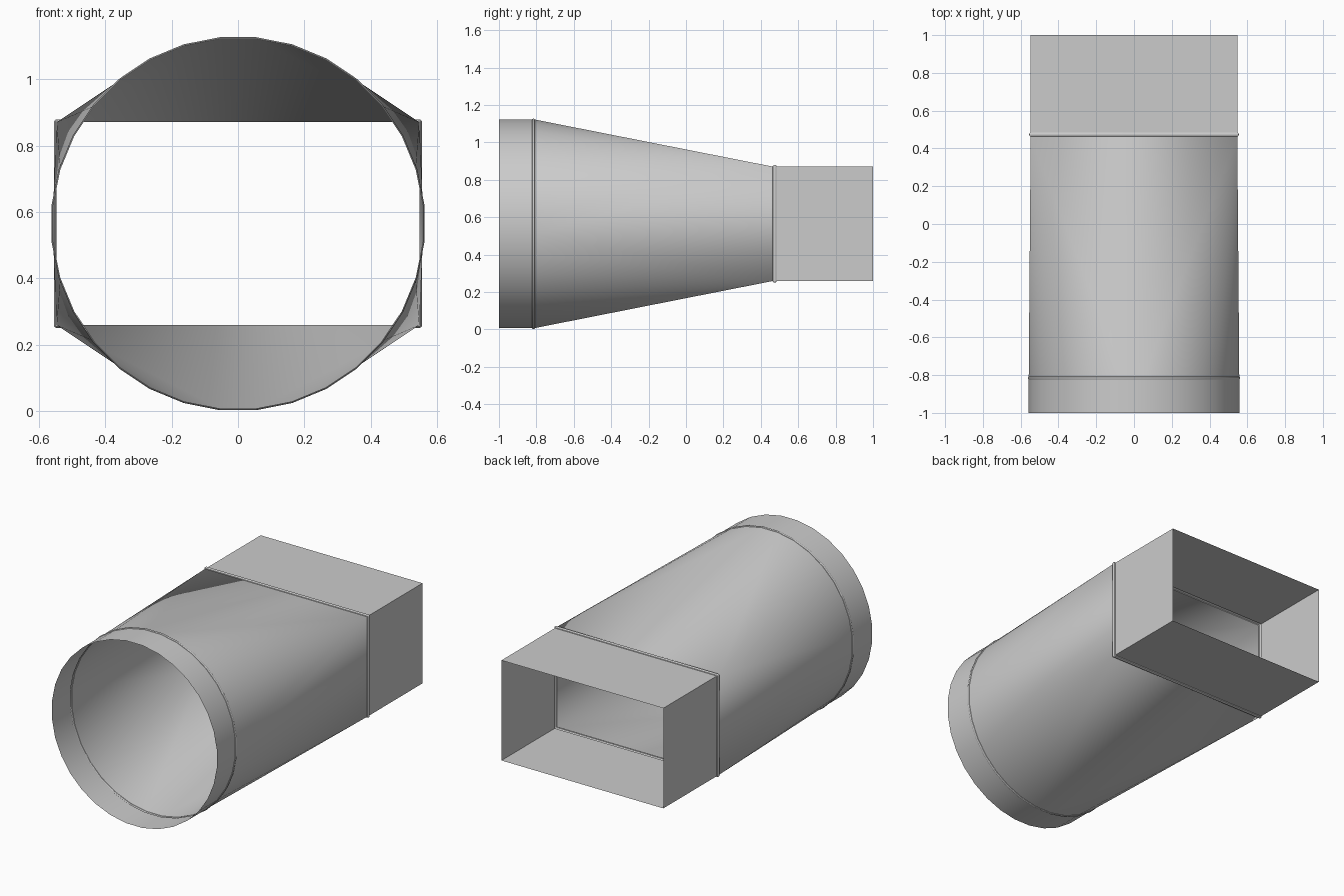
import bpy, bmesh, math

if "Cube" in bpy.data.objects:
    bpy.data.objects.remove(bpy.data.objects["Cube"])

N = 32                      # sides of the round end
R, CZ = 0.56, 0.565         # round radius, axis height
HX, HZ = 0.547, 0.306       # half size of the rectangular end


def round_ring(y, off=0.0):
    pts = []
    for i in range(N):
        a = (i + 0.5) * math.tau / N
        pts.append(((R + off) * math.cos(a), y, CZ + (R + off) * math.sin(a)))
    return pts


def rect_ring(y, off=0.0):
    # eight points share each corner; the offset spreads them into a rounded corner
    pts = []
    per = N // 4
    for i in range(N):
        q, k = divmod(i, per)
        a = (q + k / (per - 1)) * math.pi / 2
        sx = 1 if q in (0, 3) else -1
        sz = 1 if q in (0, 1) else -1
        pts.append((sx * HX + off * math.cos(a), y, CZ + sz * HZ + off * math.sin(a)))
    return pts


def loft(name, rings):
    bm = bmesh.new()
    vs = [[bm.verts.new(p) for p in r] for r in rings]
    for a, b in zip(vs, vs[1:]):
        for i in range(N):
            j = (i + 1) % N
            bm.faces.new((a[i], b[i], b[j], a[j]))
    bmesh.ops.remove_doubles(bm, verts=bm.verts, dist=1e-5)
    me = bpy.data.meshes.new(name)
    bm.to_mesh(me)
    bm.free()
    ob = bpy.data.objects.new(name, me)
    bpy.context.collection.objects.link(ob)
    bpy.ops.object.select_all(action='DESELECT')
    ob.select_set(True)
    bpy.context.view_layer.objects.active = ob
    bpy.ops.object.shade_smooth_by_angle(angle=math.radians(31))
    return ob


def bead(name, ring, y0, y1, height, steps=6):
    # half-round pressed rib between y0 and y1
    mid, half = (y0 + y1) / 2, (y1 - y0) / 2
    loft(name, [ring(mid - half * math.cos(math.pi * k / steps),
                     height * math.sin(math.pi * k / steps) if 0 < k < steps else 0.0)
                for k in range(steps + 1)])


# round collar and its rib
loft("round_collar", [round_ring(-1.0), round_ring(-0.823)])
bead("round_rib", round_ring, -0.823, -0.808, 0.005)

# round-to-rectangle transition
loft("transition", [round_ring(-0.808), rect_ring(0.463)])

# rectangular rib and duct
bead("rectangular_rib", rect_ring, 0.463, 0.485, 0.008)
loft("rectangular_duct", [rect_ring(0.485), rect_ring(1.0)])
